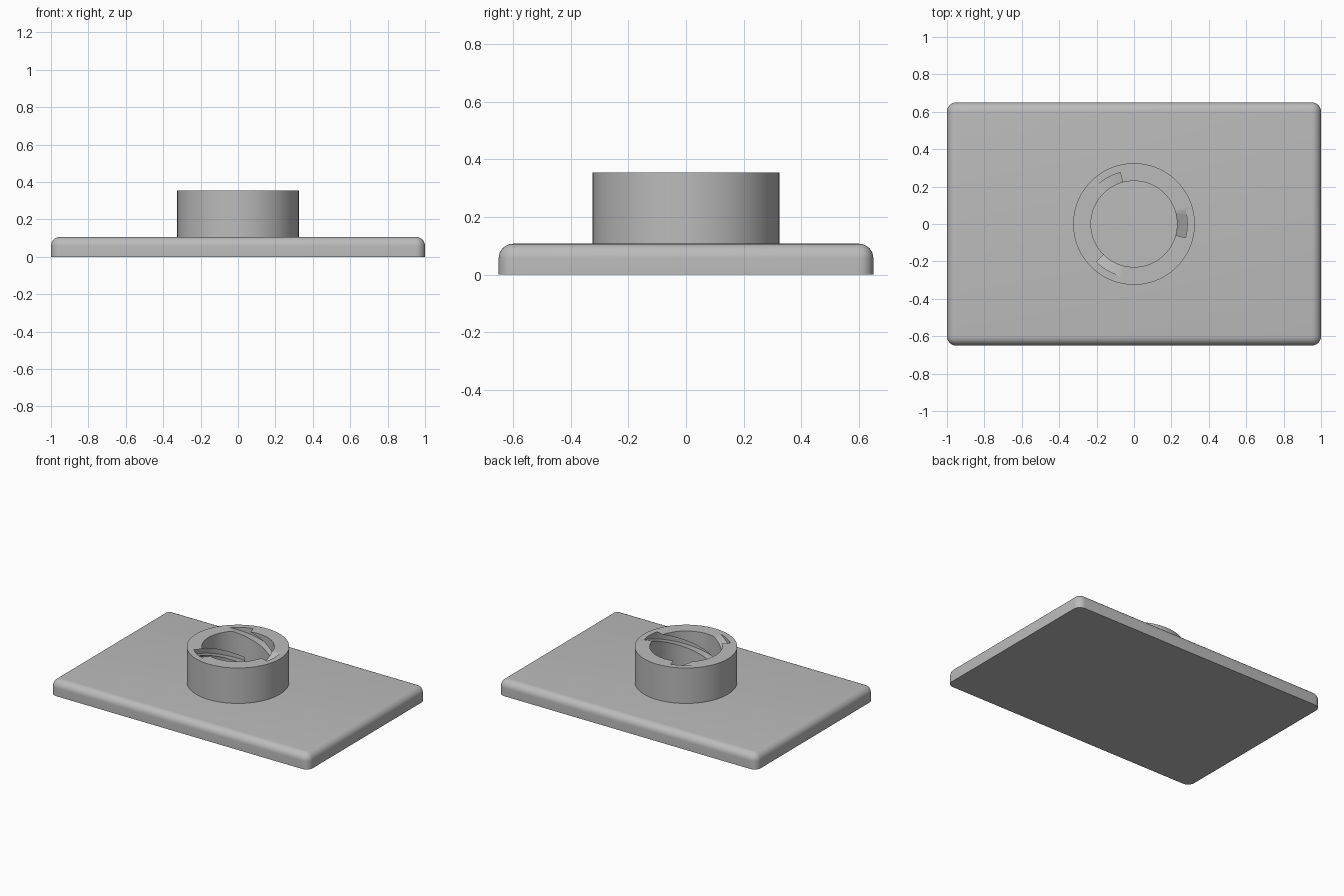
import bpy, bmesh, math

cube = bpy.data.objects.get("Cube")
if cube:
    bpy.data.objects.remove(cube, do_unlink=True)

PLATE_TOP, RING_TOP = 0.107, 0.355
BORE, OUTER, GROOVE = 0.23, 0.325, 0.285

grey = bpy.data.materials.new("plain grey")
grey.use_nodes = True
colour = (0.5, 0.5, 0.5, 1)
grey.diffuse_color = colour
grey.node_tree.nodes["Principled BSDF"].inputs["Base Color"].default_value = colour


def make_object(name, bm):
    bmesh.ops.recalc_face_normals(bm, faces=bm.faces)
    mesh = bpy.data.meshes.new(name)
    bm.to_mesh(mesh)
    bm.free()
    mesh.materials.append(grey)
    obj = bpy.data.objects.new(name, mesh)
    bpy.context.collection.objects.link(obj)
    return obj


def smooth(obj):
    bpy.ops.object.select_all(action="DESELECT")
    obj.select_set(True)
    bpy.context.view_layer.objects.active = obj
    bpy.ops.object.shade_smooth_by_angle(angle=math.radians(35))


def sweep(bm, sections, closed):
    """Skin a list of four-point sections, capping the ends if open."""
    rows = [[bm.verts.new(p) for p in s] for s in sections]
    pairs = list(zip(rows, rows[1:]))
    if closed:
        pairs.append((rows[-1], rows[0]))
    else:
        bm.faces.new(rows[0])
        bm.faces.new(rows[-1])
    for a, b in pairs:
        for i in range(4):
            j = (i + 1) % 4
            bm.faces.new((a[i], a[j], b[j], b[i]))


def section(angle, r0, r1, z0, z1):
    c, s = math.cos(angle), math.sin(angle)
    return [(r * c, r * s, z) for r, z in ((r0, z0), (r1, z0), (r1, z1), (r0, z1))]


# Base plate: rounded corners and top rim, sharp underside
bm = bmesh.new()
bmesh.ops.create_cube(bm, size=1)
for v in bm.verts:
    v.co.x *= 2
    v.co.y *= 1.3
    v.co.z = PLATE_TOP if v.co.z > 0 else 0
rounded = [e for e in bm.edges if max(v.co.z for v in e.verts) > 0]
bmesh.ops.bevel(bm, geom=rounded, offset=0.05, offset_type="OFFSET",
                segments=8, profile=0.5, affect="EDGES")
smooth(make_object("base_plate", bm))

# Socket ring
bm = bmesh.new()
STEPS = 96
sweep(bm, [section(math.tau * i / STEPS, BORE, OUTER, PLATE_TOP - 0.01, RING_TOP)
           for i in range(STEPS)], True)
ring = make_object("socket_ring", bm)

# Three descending thread grooves, each opening through the rim
PITCH = 0.1 / 60
for n in range(3):
    bm = bmesh.new()
    parts = []
    for deg in range(-20, 126, 5):
        floor = RING_TOP - (deg + 15) * PITCH
        parts.append(section(math.radians(120 * n - deg), 0.18, GROOVE,
                             floor, floor + 30 * PITCH))
    sweep(bm, parts, False)
    cutter = make_object(f"groove_cutter_{n + 1}", bm)
    cutter.hide_render = True
    cutter.hide_set(True)
    cut = ring.modifiers.new("groove", "BOOLEAN")
    cut.operation = "DIFFERENCE"
    cut.solver = "EXACT"
    cut.object = cutter

# Apply the cuts and drop the helpers
bpy.context.view_layer.objects.active = ring
ring.select_set(True)
for m in list(ring.modifiers):
    helper = m.object
    bpy.ops.object.modifier_apply(modifier=m.name)
    bpy.data.objects.remove(helper, do_unlink=True)
smooth(ring)
